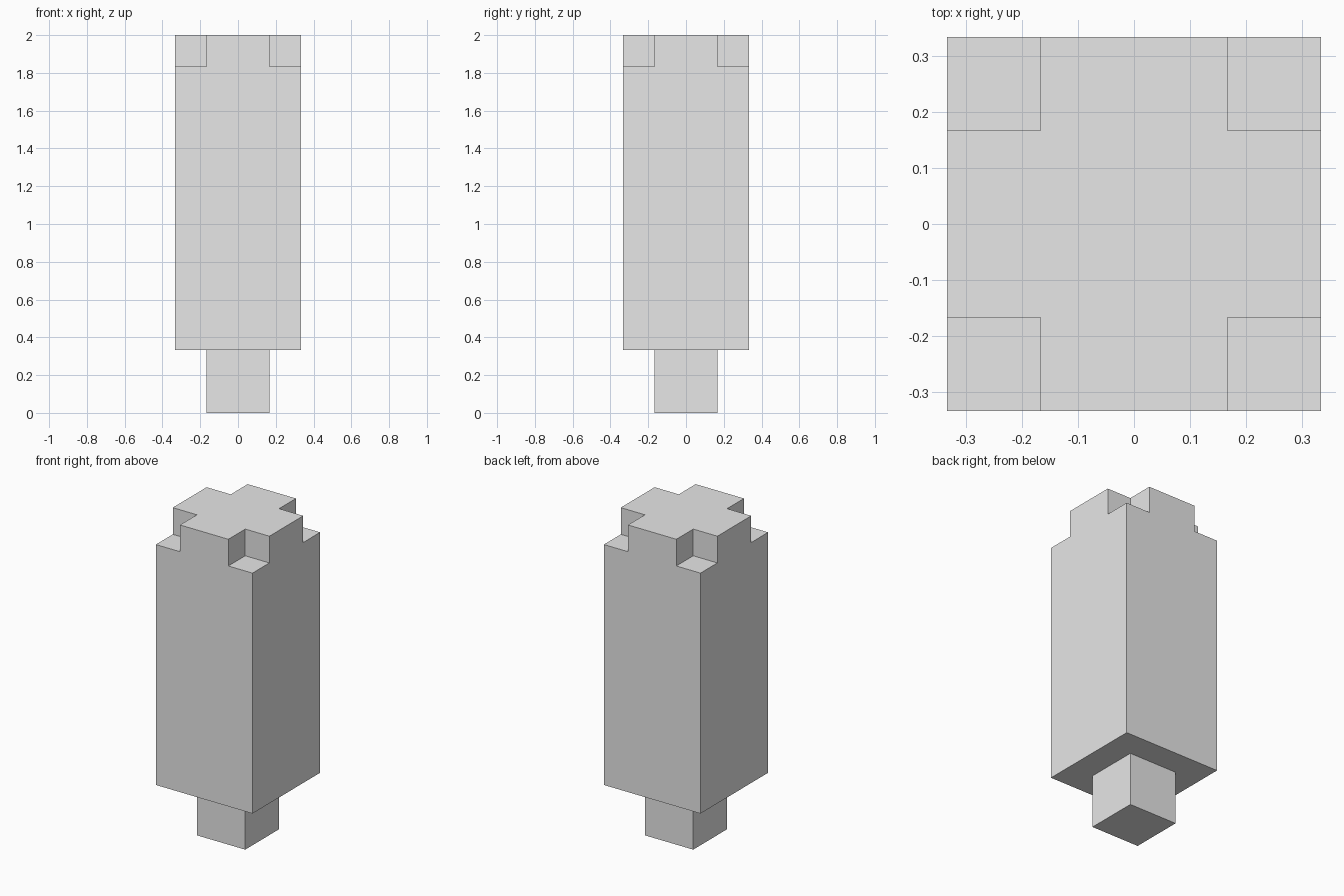
import bpy
import bmesh
from mathutils import Matrix, Vector

default = bpy.data.objects.get("Cube")
if default:
    bpy.data.objects.remove(default, do_unlink=True)

U = 1 / 6  # module: notch size, half the peg width

grey = bpy.data.materials.new("light_grey")
grey.use_nodes = True
colour = (0.8, 0.8, 0.8, 1)
grey.diffuse_color = colour
grey.node_tree.nodes["Principled BSDF"].inputs["Base Color"].default_value = colour


def make_boxes(name, boxes):
    """One object from boxes given as (low corner, high corner) in modules."""
    bm = bmesh.new()
    for low, high in boxes:
        low, high = Vector(low) * U, Vector(high) * U
        place = Matrix.Translation((low + high) / 2) @ Matrix.Diagonal((*(high - low), 1))
        bmesh.ops.create_cube(bm, size=1, matrix=place)
    mesh = bpy.data.meshes.new(name)
    bm.to_mesh(mesh)
    bm.free()
    mesh.materials.append(grey)
    obj = bpy.data.objects.new(name, mesh)
    bpy.context.collection.objects.link(obj)
    return obj


# Square peg below, tall square body above
peg = make_boxes("bottom_peg", [((-1, -1, 0), (1, 1, 2))])
body = make_boxes("body", [((-2, -2, 2), (2, 2, 12))])

# Notch the four top corners, leaving a cross-shaped top
notches = []
for sx in (-1, 1):
    for sy in (-1, 1):
        xs, ys = sorted((sx, 3 * sx)), sorted((sy, 3 * sy))
        notches.append(((xs[0], ys[0], 11), (xs[1], ys[1], 13)))
cutter = make_boxes("corner_notch_cutter", notches)
cutter.hide_render = True

cut = body.modifiers.new("corner_notches", "BOOLEAN")
cut.operation = "DIFFERENCE"
cut.solver = "EXACT"
cut.object = cutter
bpy.context.view_layer.objects.active = body
bpy.ops.object.modifier_apply(modifier=cut.name)
bpy.data.objects.remove(cutter, do_unlink=True)
